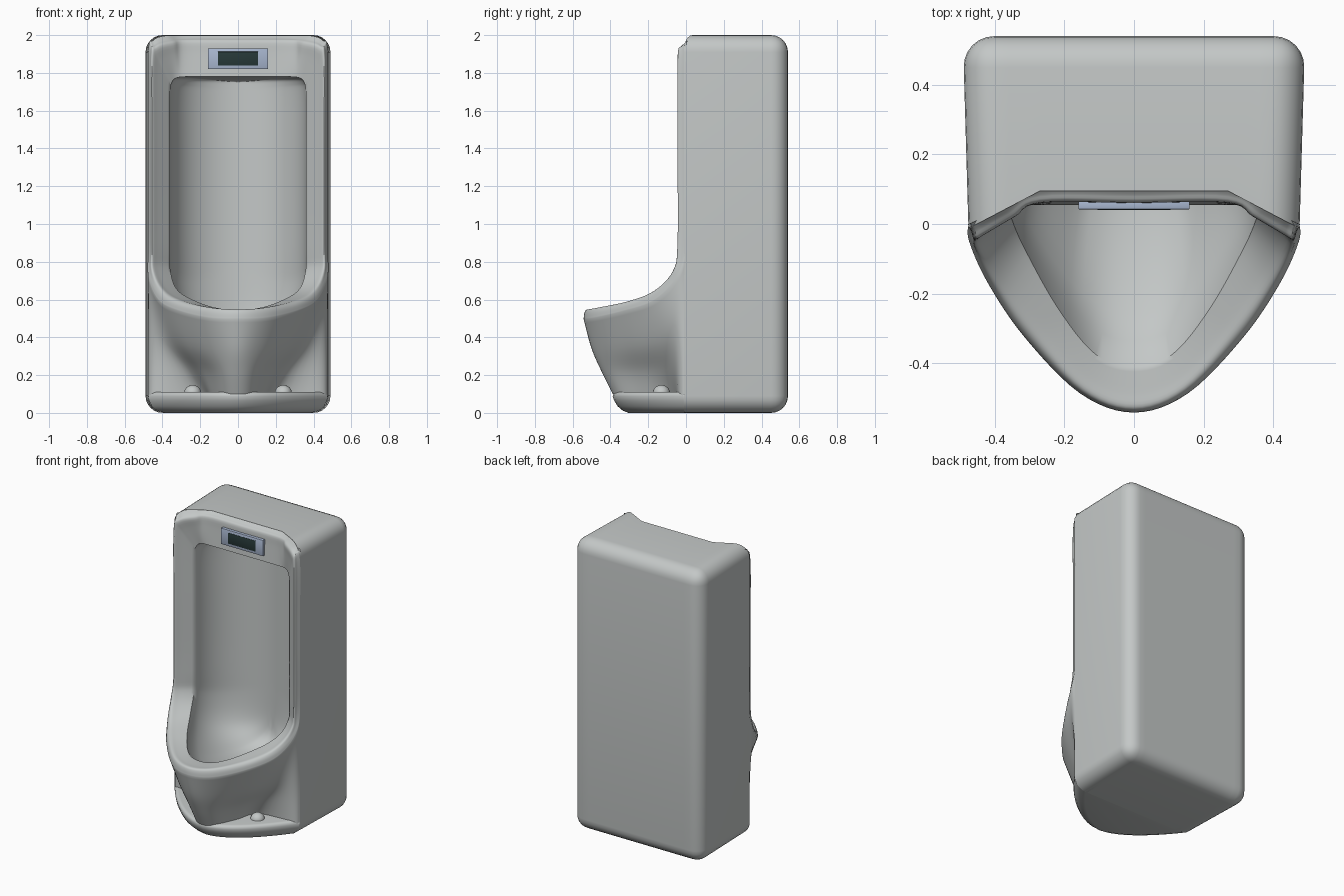
import bpy, bmesh, math
from mathutils import Vector

if "Cube" in bpy.data.objects:
    bpy.data.objects.remove(bpy.data.objects["Cube"])


def material(name, rgb):
    m = bpy.data.materials.new(name)
    m.diffuse_color = (*rgb, 1)
    m.use_nodes = True
    m.node_tree.nodes["Principled BSDF"].inputs["Base Color"].default_value = m.diffuse_color
    return m


CERAMIC = material("grey ceramic", (0.55, 0.575, 0.57))
PLATE = material("pale blue plate", (0.40, 0.48, 0.64))
WINDOW = material("dark green window", (0.02, 0.04, 0.04))


def finish(name, bm, mat, angle=50, mirror=False):
    me = bpy.data.meshes.new(name)
    bm.to_mesh(me)
    bm.free()
    ob = bpy.data.objects.new(name, me)
    bpy.context.collection.objects.link(ob)
    me.materials.append(mat)
    if mirror:
        ob.modifiers.new("mirror", 'MIRROR').merge_threshold = 0.0005
    bpy.ops.object.select_all(action='DESELECT')
    ob.select_set(True)
    bpy.context.view_layer.objects.active = ob
    bpy.ops.object.shade_smooth_by_angle(angle=math.radians(angle))
    return ob


def spline(pts, n, mirrored=False):
    """Smooth curve through pts; ends on the centre plane are kept square to it."""
    p = [Vector(q) for q in pts]

    def ghost(end, nxt):
        flip = mirrored and abs(end.x) < 1e-6
        return Vector((-nxt.x, nxt.y, nxt.z)) if flip else end.copy()
    p = [ghost(p[0], p[1])] + p + [ghost(p[-1], p[-2])]
    out = []
    for i in range(1, len(p) - 2):
        a, b, c, d = p[i - 1:i + 3]
        for k in range(n):
            t = k / n
            out.append(0.5 * (2 * b + (c - a) * t + (2 * a - 5 * b + 4 * c - d) * t * t
                              + (3 * b - a - 3 * c + d) * t ** 3))
    return out + [p[-2]]


def sheets(*grids):
    """Quad sheets from rows of points, welded where they share points."""
    bm = bmesh.new()
    for rows in grids:
        vs = [[bm.verts.new(p) for p in r] for r in rows]
        for a, b in zip(vs, vs[1:]):
            for j in range(len(a) - 1):
                bm.faces.new((a[j], b[j], b[j + 1], a[j + 1]))
    bmesh.ops.remove_doubles(bm, verts=bm.verts, dist=0.0002)
    return bm


def box(name, lo, hi, mat, bevel):
    bm = bmesh.new()
    bmesh.ops.create_cube(bm, size=1)
    for v in bm.verts:
        v.co = [l + (c + 0.5) * (h - l) for c, l, h in zip(v.co, lo, hi)]
    bmesh.ops.bevel(bm, geom=bm.edges[:], offset=bevel, segments=2, profile=0.5, affect='EDGES')
    return finish(name, bm, mat, 30)


# body shell: tapered, rounded box, open at the front, top edge set back in the middle
FRONT, ROUND = -0.01, 0.09
bm = bmesh.new()
bmesh.ops.create_cube(bm, size=1)
for v in bm.verts:
    back = v.co.y > 0
    v.co = (math.copysign(0.492 if back else 0.476, v.co.x), 0.54 if back else FRONT, 1 + 2 * v.co.z)
round_edges = [e for e in bm.edges if any(v.co.y > 0 for v in e.verts)]
bmesh.ops.bevel(bm, geom=round_edges, offset=ROUND, segments=6, profile=0.5, affect='EDGES')
bm.normal_update()
bmesh.ops.delete(bm, geom=[f for f in bm.faces if f.normal.y < -0.9], context='FACES')
for x in (-0.36, -0.27, 0.27, 0.36):
    bmesh.ops.bisect_plane(bm, geom=bm.verts[:] + bm.edges[:] + bm.faces[:],
                           plane_co=(x, 0, 0), plane_no=(1, 0, 0))
for v in bm.verts:
    if v.co.y < FRONT + 0.005 and v.co.z > 1.9:
        k = min(1, max(0, (0.47 - abs(v.co.x)) / 0.2))
        v.co.y = FRONT + 0.105 * k
finish("body_shell", bm, CERAMIC, 40)

# front frame loops (right half, top centre to bottom centre)
edge = [(0, .105, 1.998), (.27, .105, 1.998), (.385, .045, 1.997), (.449, .012, 1.972),
        (.4755, 0, 1.905), (.4755, 0, 1.4), (.4755, 0, .9), (.474, -.05, .72),
        (.42, -.17, .595), (.315, -.325, .54), (.155, -.487, .502), (0, -.542, .497)]
crest = [(0, .063, 1.965), (.27, .063, 1.965), (.345, .02, 1.955), (.43, -.03, 1.93),
         (.455, -.045, 1.86), (.455, -.045, 1.4), (.455, -.045, .9), (.45, -.07, .75),
         (.395, -.17, .645), (.295, -.31, .59), (.145, -.472, .556), (0, -.525, .547)]
opening = [(0, .055, 1.78), (.25, .055, 1.78), (.32, .055, 1.775), (.35, .045, 1.75),
           (.36, .04, 1.68), (.36, .04, 1.4), (.36, .04, .9), (.357, .03, .75),
           (.32, -.06, .65), (.22, -.24, .59), (.11, -.375, .555), (0, -.41, .545)]
SUB = 6
e, c, o = (spline(r, SUB, True) for r in (edge, crest, opening))
mid = [a.lerp(b, 0.35) for a, b in zip(c, o)]
roll = []
for a, b in zip(e, c):
    w = min(1, max(0, (0.8 - a.z) / 0.15))
    q = a.lerp(b, 0.5 - 0.25 * w)
    q.z = a.z + (b.z - a.z) * (0.5 + 0.15 * w)
    roll.append(q)
columns = [spline(q, 4) for q in zip(e, roll, c, mid, o)]
rings = [list(r) for r in zip(*columns)]
for r in rings:
    r[0].x = r[-1].x = 0

# cavity: half-round back wall, slightly domed top, dished floor
STEPS = 16
for i in range(1, STEPS + 1):
    t = i / STEPS
    s, co = math.sin(t * math.pi / 2), math.cos(t * math.pi / 2)
    dip = 0.2 * max(0, math.sin(math.pi * t)) ** 0.6
    ring = []
    for p in o:
        low = min(1, max(0, (0.9 - p.z) / 0.33))
        high = min(1, max(0, (p.z - 1.4) / 0.38))
        ring.append(Vector((p.x * co, p.y + (0.36 - p.y) * s,
                            p.z - 0.03 * (1 - co) * high - dip * low)))
    rings.append(ring)

# bowl underside: from narrow pedestal up to the rim, welded to the frame
rows = [
    [(.4755, 0, .08), (.43, -.04, .08), (.2, -.07, .1), (.14, -.22, .1), (.075, -.35, .1), (0, -.388, .1)],
    [(.4755, 0, .24), (.44, -.042, .24), (.27, -.10, .23), (.18, -.25, .22), (.09, -.40, .215), (0, -.445, .215)],
    [(.4755, 0, .42), (.455, -.045, .42), (.36, -.125, .38), (.26, -.28, .355), (.13, -.435, .34), (0, -.50, .34)]]
rows = [spline(r, SUB, True) for r in rows] + [e[6 * SUB:]]
bowl = [list(r) for r in zip(*[spline(q, 6) for q in zip(*rows)])]
for r in bowl:
    r[-1].x = 0
finish("front_frame_bowl_and_basin", sheets(rings, bowl), CERAMIC, 48, True)

# foot: rounded slab under the bowl, its sides following the body's rounded bottom
bm = bmesh.new()
loops = []
for z, inset in ((0, .085), (.012, .055), (.035, .028), (.065, .01), (.088, .002), (.102, .006), (.109, .016), (.111, .03)):
    side = ROUND - math.sqrt(ROUND ** 2 - (ROUND - min(z, ROUND)) ** 2)
    if z > ROUND:
        side = inset
    w, d = .475 - side, .39 - inset
    pts = [(w, .1)]
    for i in range(33):
        u = math.cos(math.pi * i / 32)
        pts.append((w * u, FRONT - (d + FRONT) * (1 - abs(u) ** 1.75)))
    pts.append((-w, .1))
    loops.append([bm.verts.new((x, y, z)) for x, y in pts])
n = len(loops[0])
for a, b in zip(loops, loops[1:]):
    for j in range(n):
        bm.faces.new((a[j], a[(j + 1) % n], b[(j + 1) % n], b[j]))
bm.faces.new(loops[0])
bm.faces.new(loops[-1])
bmesh.ops.recalc_face_normals(bm, faces=bm.faces)
finish("foot", bm, CERAMIC, 45)

# bolt caps on the foot
for side, x in (("left", -0.24), ("right", 0.24)):
    bm = bmesh.new()
    bmesh.ops.create_uvsphere(bm, u_segments=20, v_segments=12, radius=0.045)
    for v in bm.verts:
        v.co = (v.co.x + x, v.co.y - 0.13, v.co.z * 0.9 + 0.107)
    finish("bolt_cap_" + side, bm, CERAMIC)

# sensor panel
box("sensor_plate", (-.16, .042, 1.82), (.16, .07, 1.93), PLATE, 0.003)
box("sensor_window", (-.105, .0405, 1.838), (.105, .046, 1.912), WINDOW, 0.0005)
